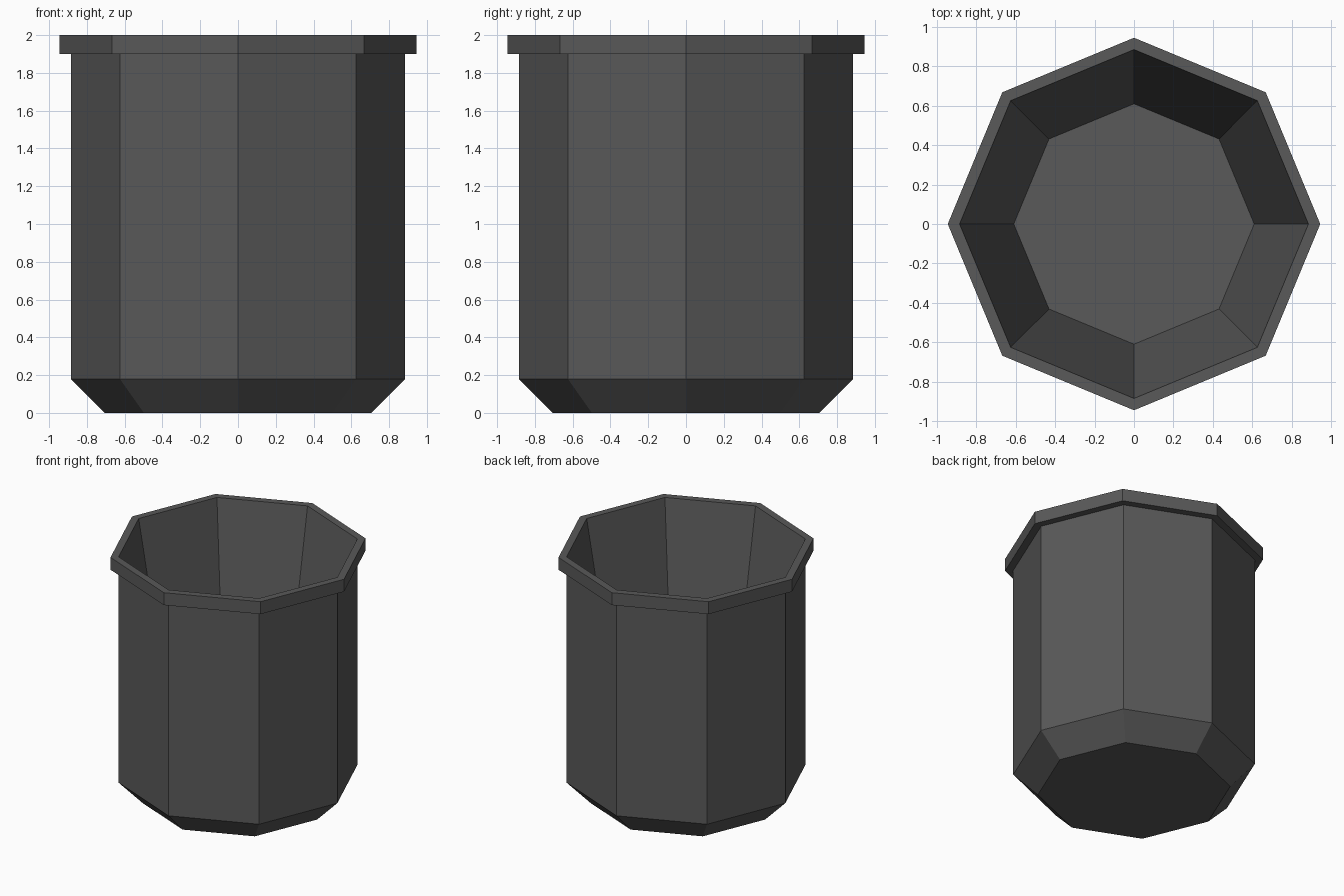
import bpy, bmesh, math

if "Cube" in bpy.data.objects:
    bpy.data.objects.remove(bpy.data.objects["Cube"])

SIDES = 8
mat = bpy.data.materials.new("dark_grey")
mat.diffuse_color = (0.1, 0.1, 0.1, 1)
mat.use_nodes = True
mat.node_tree.nodes["Principled BSDF"].inputs["Base Color"].default_value = mat.diffuse_color

# Octagonal pot: (radius, height) from outer base, up over the rim, to inner floor
profile = [(0.705, 0.0), (0.885, 0.18), (0.885, 1.9), (0.945, 1.9),
           (0.945, 2.0), (0.885, 2.0), (0.61, 0.45)]

bm = bmesh.new()
rings = []
for r, z in profile:
    rings.append([bm.verts.new((r * math.cos(math.tau * i / SIDES),
                                r * math.sin(math.tau * i / SIDES), z))
                  for i in range(SIDES)])

# Walls between neighbouring rings
for a, b in zip(rings, rings[1:]):
    for i in range(SIDES):
        j = (i + 1) % SIDES
        bm.faces.new((a[i], a[j], b[j], b[i]))

# Underside and inner floor
bm.faces.new(rings[0][::-1])
bm.faces.new(rings[-1])
bmesh.ops.recalc_face_normals(bm, faces=bm.faces)

mesh = bpy.data.meshes.new("octagonal_pot")
bm.to_mesh(mesh)
bm.free()
mesh.materials.append(mat)
pot = bpy.data.objects.new("octagonal_pot", mesh)
bpy.context.collection.objects.link(pot)
